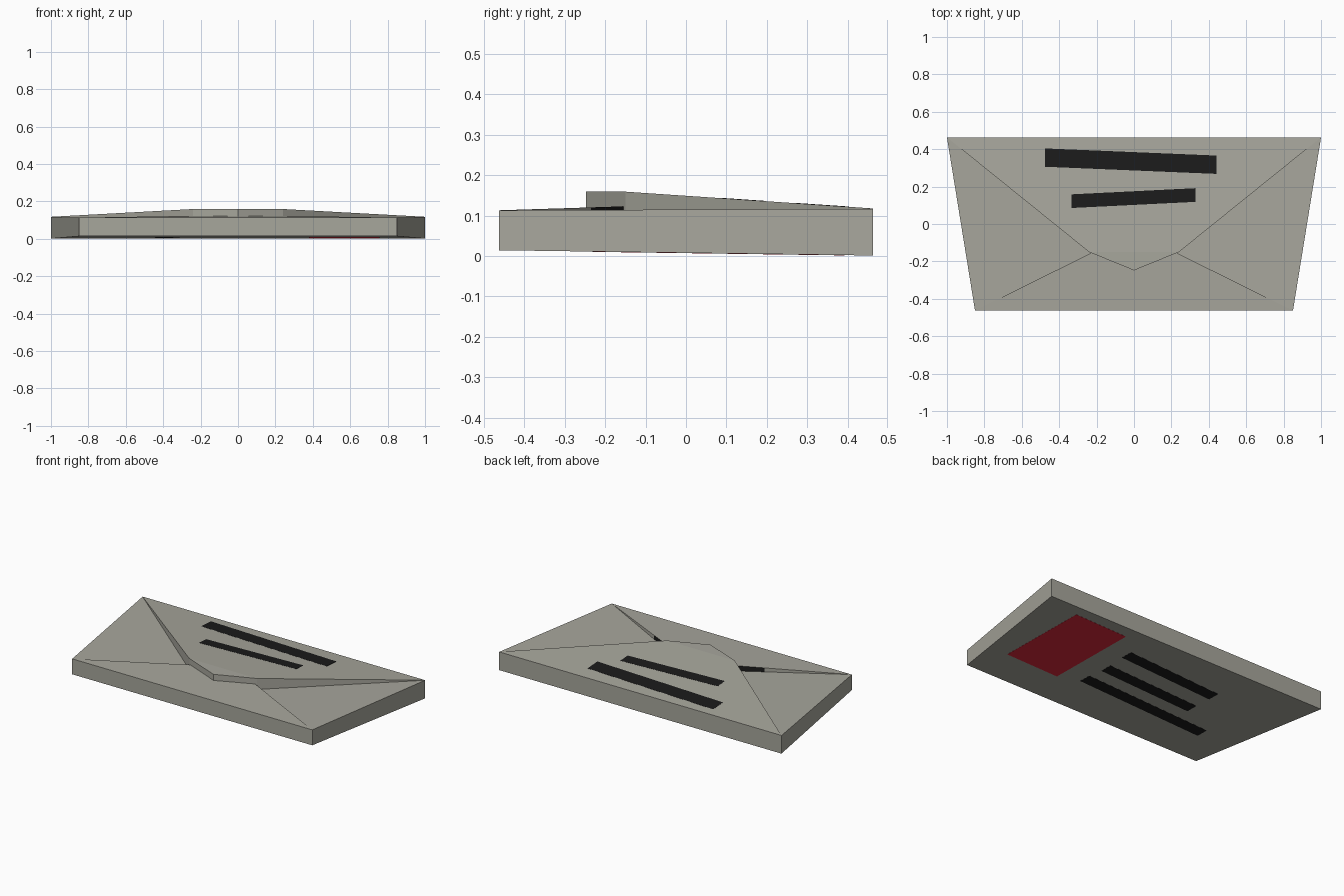
import bpy, bmesh

if "Cube" in bpy.data.objects:
    bpy.data.objects.remove(bpy.data.objects["Cube"])


def material(name, rgb):
    m = bpy.data.materials.new(name)
    m.diffuse_color = (*rgb, 1)
    m.use_nodes = True
    m.node_tree.nodes["Principled BSDF"].inputs["Base Color"].default_value = m.diffuse_color
    return m


paper = material("grey paper", (0.39, 0.385, 0.335))
ink = material("dark ink", (0.011, 0.011, 0.011))
red = material("red stamp", (0.72, 0.022, 0.045))


# Surface heights as a function of y
def underside(y): return 0.0075 - 0.0141 * y
def body_top(y): return 0.1147 + 0.004 * y
def front_top(y): return 0.113 + 0.0095 * (y + 0.46) / 0.30
def flap_top(y): return 0.159 - 0.0415 * max(0, (y + 0.15) / 0.613)


def finish(name, bm, *mats):
    bmesh.ops.recalc_face_normals(bm, faces=bm.faces)
    me = bpy.data.meshes.new(name)
    bm.to_mesh(me)
    bm.free()
    for m in mats:
        me.materials.append(m)
    ob = bpy.data.objects.new(name, me)
    bpy.context.collection.objects.link(ob)
    return ob


def prism(name, outline, low, high, *mats, folds=()):
    """Solid over a plan outline between two height functions; folds split n-gons."""
    bm = bmesh.new()
    bot = [bm.verts.new((x, y, low(y))) for x, y in outline]
    top = [bm.verts.new((x, y, high(y))) for x, y in outline]
    n = len(outline)
    bm.faces.new(bot[::-1])
    bm.faces.new(top)
    for i in range(n):
        j = (i + 1) % n
        bm.faces.new((bot[i], bot[j], top[j], top[i]))
    for a, b in folds:
        bmesh.ops.connect_verts(bm, verts=[top[a], top[b]])
    return finish(name, bm, *mats)


def offset(f, d):
    return lambda y: f(y) + d


# Envelope body, tapering to the front; side panels sink towards the middle
rim = [(-0.85, -0.463), (0.85, -0.463), (1, 0.463), (-1, 0.463)]
bm = bmesh.new()
bot = [bm.verts.new((x, y, underside(y))) for x, y in rim]
top = [bm.verts.new((x, y, body_top(y))) for x, y in rim]
left, right = (bm.verts.new((x, -0.15, 0.088)) for x in (-0.22, 0.22))
bm.faces.new(bot[::-1])
for i in range(4):
    j = (i + 1) % 4
    bm.faces.new((bot[i], bot[j], top[j], top[i]))
for loop in ((top[1], top[2], right), (top[3], top[0], left),
             (top[0], top[1], right, left), (top[2], top[3], left, right)):
    bm.faces.new(loop)
finish("envelope_body", bm, paper)

# Front panel folded up, proud of the side panels, dark in the pockets by the flap
panel = prism("front_panel",
              [(-0.85, -0.463), (0.85, -0.463), (0.391, -0.235),
               (0.22, -0.15), (-0.22, -0.15), (-0.391, -0.235)],
              lambda y: 0.08, front_top, paper, ink)
for f in panel.data.polygons:
    if abs(f.normal.z) < 0.5 and -0.235 < f.center.y < -0.16:
        f.material_index = 1

# Raised closing flap with a blunt tip
prism("closing_flap", [(-1, 0.463), (-0.24, -0.15), (0, -0.248), (0.24, -0.15), (1, 0.463)],
      lambda y: 0.085, flap_top, paper, folds=[(1, 3)])


def plate(name, x0, x1, y0, y1, h, surface, side, mat):
    """Thin painted bar whose centre runs from (x0, y0) to (x1, y1)."""
    s = h / 2
    pts = [(x0, y0 - s), (x1, y1 - s), (x1, y1 + s), (x0, y0 + s)]
    a, b = sorted((-0.001 * side, 0.0007 * side))
    prism(name, pts, offset(surface, a), offset(surface, b), mat)


# Ink lines on the flap
plate("flap_line_long", -0.475, 0.44, 0.355, 0.317, 0.098, flap_top, 1, ink)
plate("flap_line_short", -0.335, 0.33, 0.122, 0.155, 0.073, flap_top, 1, ink)

# Address lines and stamp on the underside
for i, (x0, x1, y0, y1) in enumerate([(-0.445, 0.24, 0.174, 0.22),
                                      (-0.44, 0.23, -0.012, 0.026),
                                      (-0.667, 0.245, -0.192, -0.143)]):
    plate(f"address_line_{i + 1}", x0, x1, y0, y1, 0.08, underside, -1, ink)
plate("stamp", 0.38, 0.757, 0.076, 0.087, 0.61, underside, -1, red)
